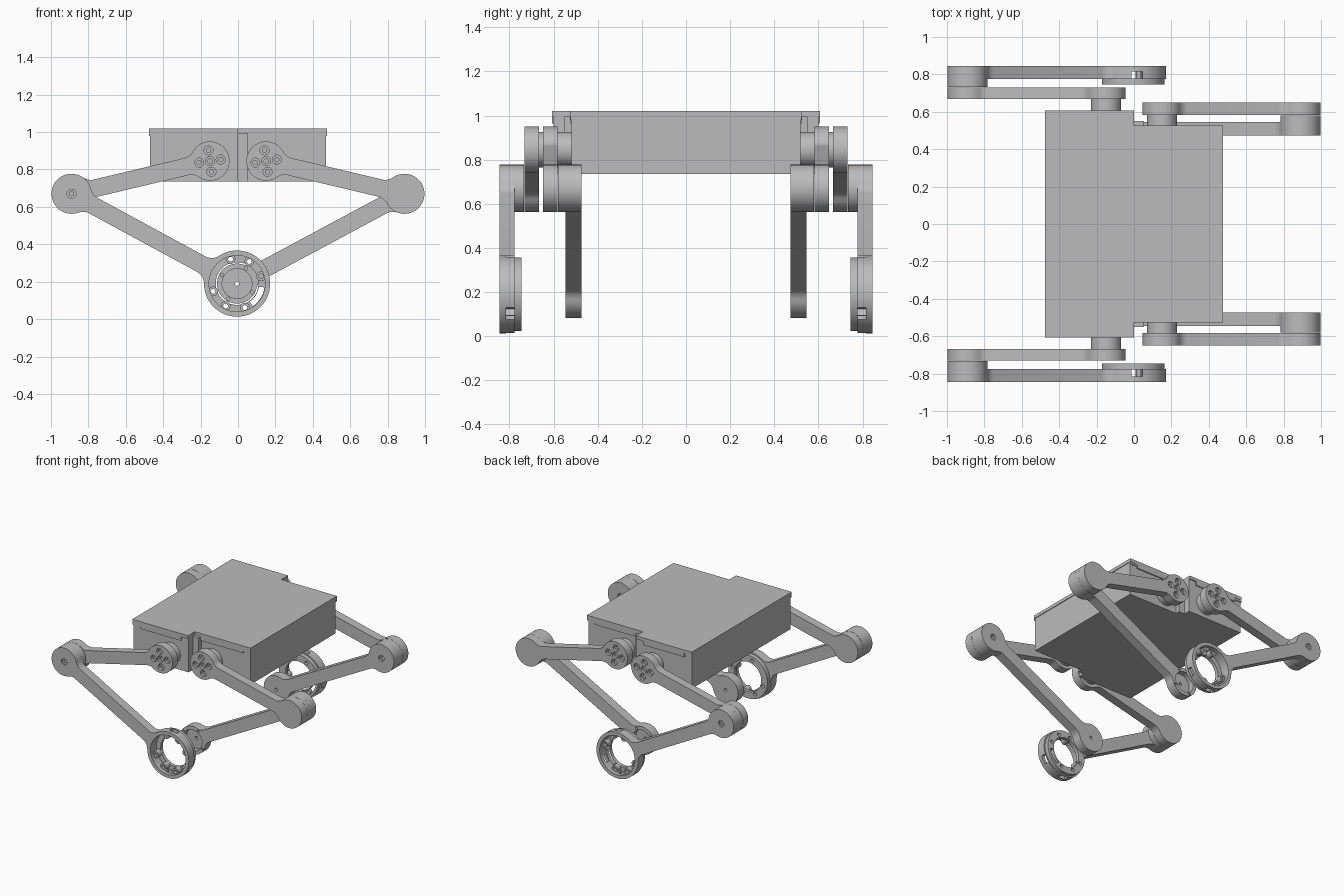
import bpy, bmesh
from math import pi, sin, cos, atan2, sqrt, hypot, radians
from mathutils import Vector

if "Cube" in bpy.data.objects:
    bpy.data.objects.remove(bpy.data.objects["Cube"])

grey = bpy.data.materials.new("plain_grey")
grey.use_nodes = True
tone = (0.5, 0.5, 0.5, 1)
grey.diffuse_color = tone
grey.node_tree.nodes["Principled BSDF"].inputs["Base Color"].default_value = tone


def add_prism(bm, pts, lo, hi, along="y"):
    """Extrude a flat outline along y (outline in x, z) or along z (outline in x, y)."""
    place = (lambda a, b, t: (a, t, b)) if along == "y" else (lambda a, b, t: (a, b, t))
    low = [bm.verts.new(place(a, b, lo)) for a, b in pts]
    high = [bm.verts.new(place(a, b, hi)) for a, b in pts]
    bm.faces.new(low)
    bm.faces.new(high[::-1])
    n = len(pts)
    for i in range(n):
        j = (i + 1) % n
        bm.faces.new((low[i], high[i], high[j], low[j]))


def make(name, prisms, along="y"):
    bm = bmesh.new()
    for pts, lo, hi in prisms:
        add_prism(bm, pts, lo, hi, along)
    bmesh.ops.recalc_face_normals(bm, faces=bm.faces)
    mesh = bpy.data.meshes.new(name)
    bm.to_mesh(mesh)
    bm.free()
    mesh.materials.append(grey)
    ob = bpy.data.objects.new(name, mesh)
    bpy.context.collection.objects.link(ob)
    return ob


def activate(ob):
    bpy.ops.object.select_all(action="DESELECT")
    ob.select_set(True)
    bpy.context.view_layer.objects.active = ob


def boolean(ob, prisms, operation="DIFFERENCE"):
    tool = make("cutter", prisms)
    mod = ob.modifiers.new("cut", "BOOLEAN")
    mod.operation, mod.object, mod.solver = operation, tool, "EXACT"
    activate(ob)
    bpy.ops.object.modifier_apply(modifier=mod.name)
    bpy.data.objects.remove(tool)


def finish(ob):
    """Repeat the part at the other end and smooth its round walls."""
    activate(ob)
    bpy.ops.object.shade_smooth_by_angle(angle=radians(30))
    mod = ob.modifiers.new("other_end", "MIRROR")
    mod.use_axis = (False, True, False)
    mod.use_mirror_merge = False


def circle(c, r, n=40):
    return [(c[0] + r * cos(2 * pi * i / n), c[1] + r * sin(2 * pi * i / n)) for i in range(n)]


def arc(cx, cy, r, a0, a1, n):
    return [(cx + r * cos(a0 + (a1 - a0) * i / n), cy + r * sin(a0 + (a1 - a0) * i / n))
            for i in range(n + 1)]


def link_outline(p, q, rp, rq, half=0.047, fillet=0.07):
    """Round end at p and at q, joined by a straight bar with filleted necks."""
    p, q = Vector(p), Vector(q)
    length = (q - p).length
    u = (q - p) / length
    v = Vector((-u.y, u.x))

    def end(r):
        d = sqrt((r + fillet) ** 2 - (half + fillet) ** 2)
        a = atan2(half + fillet, d)
        neck = arc(d, half + fillet, fillet, -pi / 2, a - pi, 6)
        disc = arc(0, 0, r, a, 2 * pi - a, 40)
        back = [(x, -y) for x, y in reversed(neck)]
        return neck + disc[1:-1] + back

    local = end(rp) + [(length - x, -y) for x, y in end(rq)]
    return [tuple(p + u * x + v * y) for x, y in local]


# Body and lid share one stepped plan
def plan(x0, x1, long, short):
    return [(x0, -long), (0, -long), (0, -short), (x1, -short),
            (x1, short), (0, short), (0, long), (x0, long)]


make("body", [(plan(-0.47, 0.47, 0.6, 0.518), 0.735, 1.0)], "z")
make("lid", [(plan(-0.475, 0.475, 0.608, 0.526), 0.995, 1.02)], "z")


def rect(x0, x1, z0, z1):
    return [(x0, z0), (x1, z0), (x1, z1), (x0, z1)]


finish(make("lid_tongues", [(rect(-0.41, -0.06, 0.965, 1.0), 0.595, 0.608),
                            (rect(0.04, 0.41, 0.965, 1.0), 0.513, 0.526)]))
finish(make("end_brackets", [(rect(-0.475, -0.41, 0.98, 1.0), 0.595, 0.606),
                             (rect(0.41, 0.475, 0.98, 1.0), 0.513, 0.524),
                             (rect(0, 0.05, 0.735, 0.995), 0.51, 0.55)]))

KNEE_R = 0.107
foot = (-0.005, 0.19)

# Upper links with shafts; the right one sits further out than the left one
for side, label, inner, outer, wall in ((-1, "right", 0.667, 0.731, 0.59),
                                        (1, "left", 0.582, 0.649, 0.51)):
    hip, knee = (side * 0.15, 0.845), (side * 0.89, 0.67)
    upper = make(label + "_upper_link", [(link_outline(hip, knee, 0.105, KNEE_R), inner, outer)])
    screws = [hip] + [(hip[0] + 0.058 * cos(a), hip[1] + 0.058 * sin(a))
                      for a in (radians(8) + k * pi / 2 for k in range(4))]
    boolean(upper, [(circle(s, 0.024, 20), outer - 0.02, outer + 0.02) for s in screws])
    boolean(upper, [(circle(s, 0.012, 16), outer - 0.05, outer + 0.02) for s in screws])
    finish(upper)
    finish(make(label + "_hip_shaft", [(circle(hip, 0.08), wall, inner + 0.001)]))

# Right lower link, ending in the open foot ring
knee = (-0.89, 0.67)
ring = make("right_lower_link", [(link_outline(knee, foot, KNEE_R, 0.177), 0.776, 0.844)])
boolean(ring, [(circle(foot, 0.167, 64), 0.745, 0.79)], "UNION")
boolean(ring, [(circle(foot, 0.15, 64), 0.772, 0.9)])
boolean(ring, [(circle(foot, 0.114, 64), 0.7, 0.9)])
spots = [(foot[0] + 0.135 * cos(radians(a)), foot[1] + 0.135 * sin(radians(a)))
         for a in (17, 61, 105, 198, 243, 288)]
boolean(ring, [(circle(s, 0.026, 20), 0.76, 0.815) for s in spots], "UNION")
boolean(ring, [(circle(s, 0.013, 16), 0.7, 0.9) for s in spots])
slot = (arc(*foot, 0.148, radians(-55), radians(-8), 10)
        + arc(*foot, 0.118, radians(-8), radians(-55), 10))
boolean(ring, [(slot, 0.7, 0.9)])


# Windows through the ring wall
def window(angle, half):
    a, h = radians(angle), radians(half)
    return arc(*foot, 0.2, a - h, a + h, 6) + arc(*foot, 0.14, a + h, a - h, 6)


boolean(ring, [(window(a, 10), 0.778, 0.815) for a in (-30, 83, 265)])
boolean(ring, [(circle(knee, 0.024, 20), 0.83, 0.9)])
boolean(ring, [(circle(knee, 0.011, 16), 0.8, 0.9)])
finish(ring)
finish(make("right_knee_spacer", [(circle(knee, KNEE_R, 48), 0.733, 0.777)]))

# Left lower link, ending in a shallow cup behind the ring
knee = (0.89, 0.67)
cup = make("left_lower_link", [(link_outline(knee, foot, KNEE_R, KNEE_R), 0.473, 0.545)])
boolean(cup, [(circle(foot, 0.08), 0.5, 0.6)])
rim = [(foot[0] + 0.094 * cos(radians(a)), foot[1] + 0.094 * sin(radians(a)))
       for a in (60, 150, 240, 330)]
boolean(cup, [(circle(s, 0.009, 12), 0.52, 0.6) for s in rim])
boolean(cup, [(circle(foot, 0.012, 16), 0.4, 0.6)])
boolean(cup, [(circle(knee, 0.024, 20), 0.4, 0.49)])
boolean(cup, [(circle(knee, 0.011, 16), 0.4, 0.53)])
finish(cup)
finish(make("left_knee_spacer", [(circle(knee, KNEE_R, 48), 0.544, 0.581)]))
